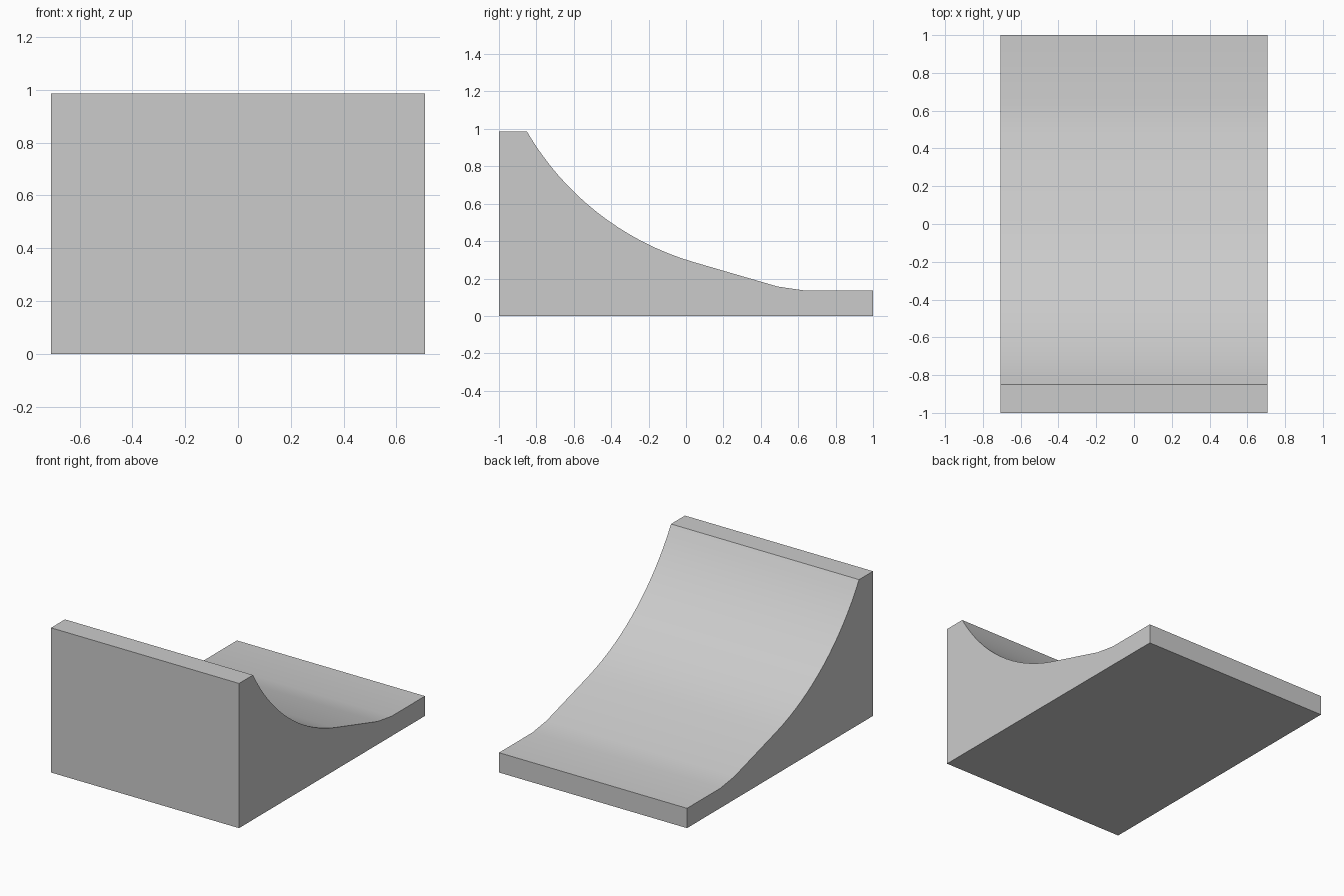
import bpy, bmesh, math

if "Cube" in bpy.data.objects:
    bpy.data.objects.remove(bpy.data.objects["Cube"])

HALF_W = 0.708

# Side profile (y, z): base, low lip, gentle run-out, then the curved ramp face
profile = [(-1, 0), (1, 0), (1, 0.135), (0.64, 0.135), (0.49, 0.157)]

# Concave arc from the run-out up to the deck edge
(y0, z0), (y1, z1) = (0.03, 0.291), (-0.85, 0.985)
half_sweep = math.radians(21.5)
chord = math.hypot(y1 - y0, z1 - z0)
radius = chord / (2 * math.sin(half_sweep))
tilt = math.atan2(z1 - z0, y0 - y1)
start = tilt - half_sweep
cy, cz = y0 + radius * math.sin(start), z0 + radius * math.cos(start)
STEPS = 16
for i in range(STEPS + 1):
    a = start + 2 * half_sweep * i / STEPS
    profile.append((cy - radius * math.sin(a), cz - radius * math.cos(a)))

# Flat deck at the top
profile.append((-1, 0.985))

# Extrude the profile across the width
bm = bmesh.new()
side = bm.faces.new([bm.verts.new((-HALF_W, y, z)) for y, z in profile])
ext = bmesh.ops.extrude_face_region(bm, geom=[side], use_keep_orig=True)
verts = [g for g in ext["geom"] if isinstance(g, bmesh.types.BMVert)]
bmesh.ops.translate(bm, verts=verts, vec=(2 * HALF_W, 0, 0))
bmesh.ops.recalc_face_normals(bm, faces=bm.faces)

mesh = bpy.data.meshes.new("quarter_ramp")
bm.to_mesh(mesh)
bm.free()
ramp = bpy.data.objects.new("quarter_ramp", mesh)
bpy.context.collection.objects.link(ramp)

# Smooth ramp face, sharp outer edges
bpy.context.view_layer.objects.active = ramp
ramp.select_set(True)
bpy.ops.object.shade_smooth_by_angle(angle=math.radians(30))
